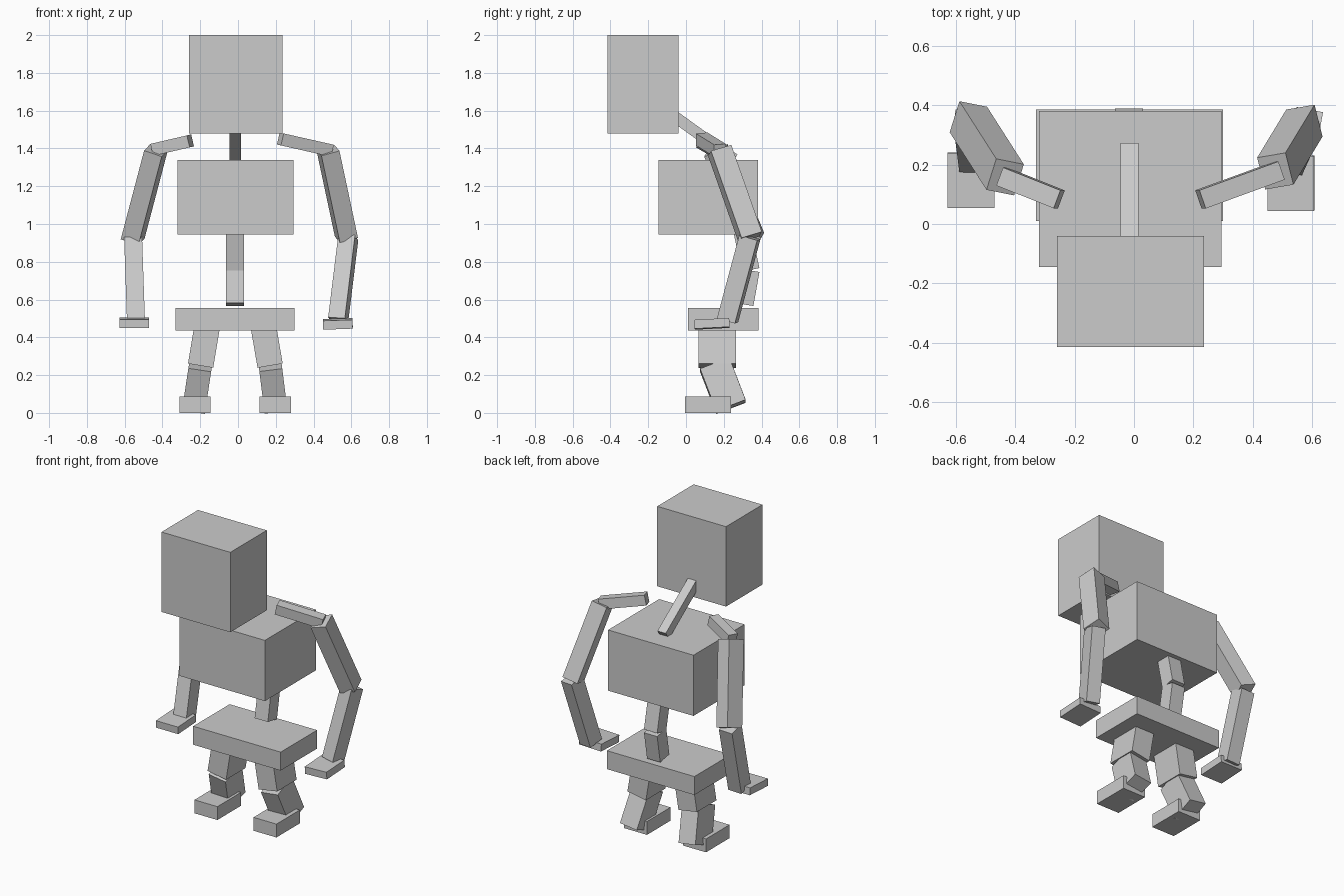
import bpy
from math import radians
from mathutils import Matrix, Vector

cube = bpy.data.objects.get("Cube")
if cube:
    bpy.data.objects.remove(cube, do_unlink=True)

grey = bpy.data.materials.new("plain_grey")
grey.use_nodes = True
colour = (0.6, 0.6, 0.6, 1)
grey.diffuse_color = colour
grey.node_tree.nodes["Principled BSDF"].inputs["Base Color"].default_value = colour


def block(name, matrix, size):
    """Box of the given size placed by a matrix."""
    bpy.ops.mesh.primitive_cube_add(size=1)
    ob = bpy.context.object
    ob.name = ob.data.name = name
    ob.matrix_world = matrix @ Matrix.Diagonal((*size, 1))
    ob.data.materials.append(grey)
    return ob


def box(name, low, high, pitch=0, roll=0):
    """Box between two corners, optionally tilted."""
    low, high = Vector(low), Vector(high)
    turn = Matrix.Rotation(radians(pitch), 4, 'X') @ Matrix.Rotation(radians(roll), 4, 'Y')
    return block(name, Matrix.Translation((low + high) / 2) @ turn, high - low)


def limb(name, start, end, width, depth, front=(0, -1, 0)):
    """Square-ended bar from start to end, its depth along the front direction."""
    start, end = Vector(start), Vector(end)
    axis = end - start
    z = axis.normalized()
    x = z.cross(Vector(front)).normalized()
    y = z.cross(x)
    turn = Matrix((x, y, z)).transposed().to_4x4()
    return block(name, Matrix.Translation((start + end) / 2) @ turn,
                 (width, depth, axis.length))


# Head and trunk
box("head", (-0.26, -0.415, 1.48), (0.235, -0.04, 2.0))
box("chest", (-0.32, -0.145, 0.945), (0.295, 0.38, 1.34))
box("pelvis", (-0.33, 0.01, 0.435), (0.3, 0.385, 0.555))
limb("neck", (-0.015, -0.1, 1.597), (-0.015, 0.255, 1.343), 0.06, 0.06)
limb("lower_spine", (-0.017, 0.31, 0.574), (-0.017, 0.342, 0.754), 0.095, 0.095)
limb("upper_spine", (-0.017, 0.342, 0.757), (-0.017, 0.28, 1.05), 0.095, 0.095)

# Right arm
limb("right_collar", (-0.252, 0.083, 1.44), (-0.445, 0.16, 1.395), 0.065, 0.065)
limb("right_upper_arm", (-0.434, 0.158, 1.39), (-0.558, 0.352, 0.92), 0.1, 0.115, (-0.2, -1, 0))
limb("right_forearm", (-0.555, 0.338, 0.92), (-0.54, 0.22, 0.48), 0.095, 0.1)
box("right_hand", (-0.628, 0.055, 0.453), (-0.47, 0.24, 0.5), 3)

# Left arm
limb("left_collar", (0.224, 0.083, 1.45), (0.49, 0.18, 1.39), 0.065, 0.065)
limb("left_upper_arm", (0.476, 0.178, 1.39), (0.574, 0.34, 0.93), 0.1, 0.115, (0.17, -1, 0))
limb("left_forearm", (0.584, 0.338, 0.93), (0.53, 0.22, 0.49), 0.09, 0.1, (-0.2, -1, 0))
box("left_hand", (0.45, 0.045, 0.448), (0.607, 0.23, 0.495), 3, -2)

# Legs
for side, hip, knee, ankle, foot in (("right", -0.158, -0.198, -0.232, -0.2275),
                                     ("left", 0.129, 0.17, 0.198, 0.1975)):
    limb(side + "_thigh", (hip, 0.165, 0.49), (knee, 0.165, 0.25), 0.135, 0.2)
    limb(side + "_shin", (knee, 0.152, 0.256), (ankle, 0.238, 0.033), 0.122, 0.166)
    box(side + "_foot", (foot - 0.0825, -0.005, 0), (foot + 0.0825, 0.237, 0.087))
